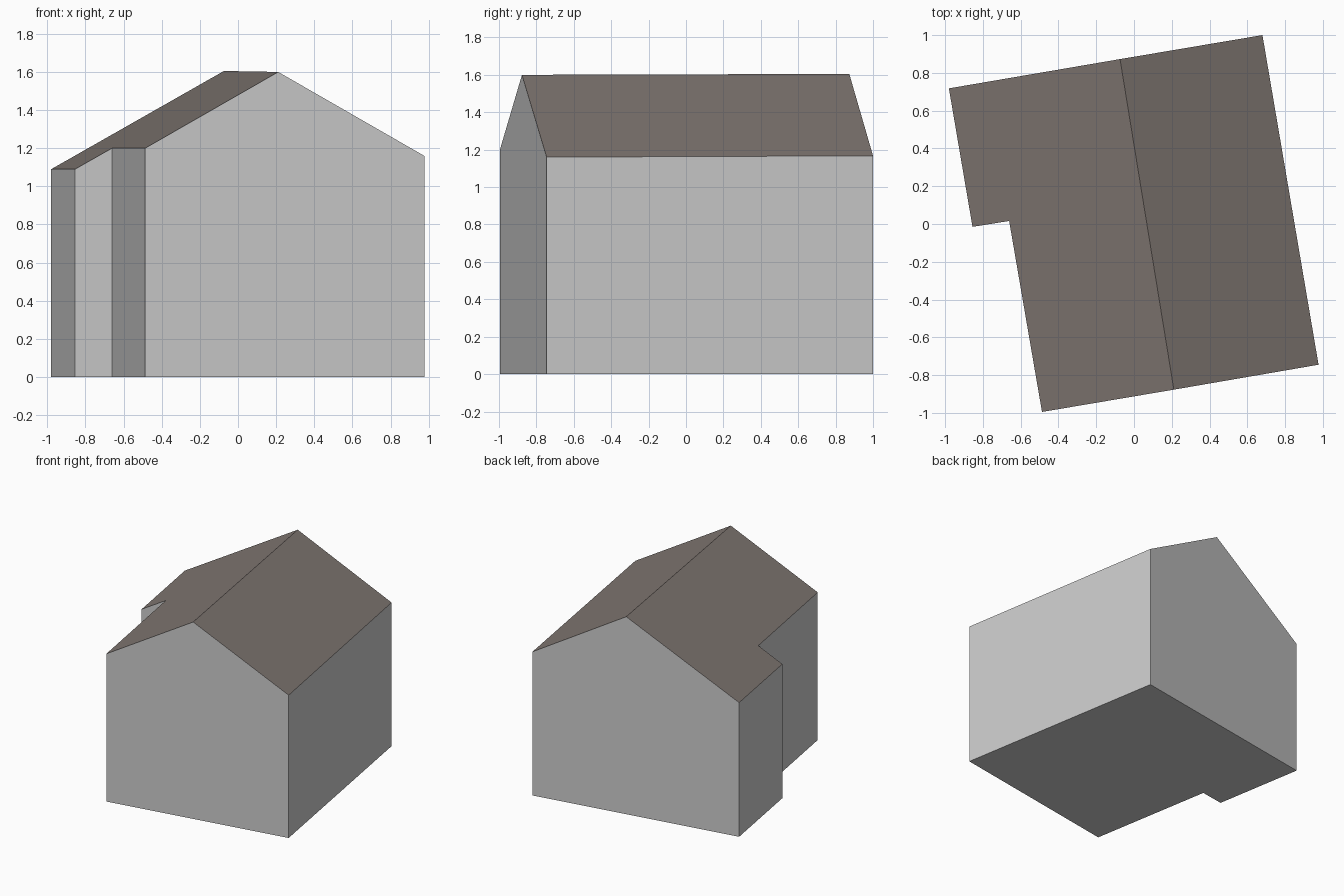
import bpy
import bmesh

if "Cube" in bpy.data.objects:
    bpy.data.objects.remove(bpy.data.objects["Cube"])


def material(name, rgb):
    m = bpy.data.materials.new(name)
    m.diffuse_color = (*rgb, 1.0)
    m.use_nodes = True
    m.node_tree.nodes["Principled BSDF"].inputs["Base Color"].default_value = m.diffuse_color
    return m


def build(name, faces, mat):
    """Make a flat-shaded object from polygons given as lists of points."""
    bm = bmesh.new()
    for pts in faces:
        bm.faces.new([bm.verts.new(p) for p in pts])
    bmesh.ops.remove_doubles(bm, verts=bm.verts, dist=0.0001)
    me = bpy.data.meshes.new(name)
    bm.to_mesh(me)
    bm.free()
    me.materials.append(mat)
    ob = bpy.data.objects.new(name, me)
    bpy.context.collection.objects.link(ob)
    return ob


wall_grey = material("wall grey", (0.6, 0.6, 0.6))
roof_brown = material("roof brown", (0.215, 0.184, 0.168))

# Top outline of the walls, counter-clockwise, with the two ridge ends on the gables
front_ridge = (0.211, -0.877, 1.60)
back_ridge = (-0.074, 0.873, 1.605)
left_front = (-0.487, -0.995, 1.20)
right_front = (0.977, -0.745, 1.16)
right_back = (0.68, 1.0, 1.167)
left_back = (-0.98, 0.718, 1.09)
step_outer = (-0.855, -0.015, 1.09)
step_inner = (-0.661, 0.016, 1.20)


def ground(p):
    return (p[0], p[1], 0.0)


# Walls: a quad under each eave, pentagon gables, and the floor
corners = [left_front, right_front, right_back, left_back, step_outer, step_inner]
peaks = {left_front: [front_ridge], right_back: [back_ridge]}
walls = []
for i, a in enumerate(corners):
    b = corners[(i + 1) % len(corners)]
    walls.append([ground(a), ground(b), b] + peaks.get(a, []) + [a])
walls.append([ground(p) for p in reversed(corners)])
build("walls", walls, wall_grey)

# Roof: plain right slope and stepped left slope
build("roof", [
    [right_front, right_back, back_ridge, front_ridge],
    [left_front, front_ridge, back_ridge, left_back, step_outer, step_inner],
], roof_brown)
